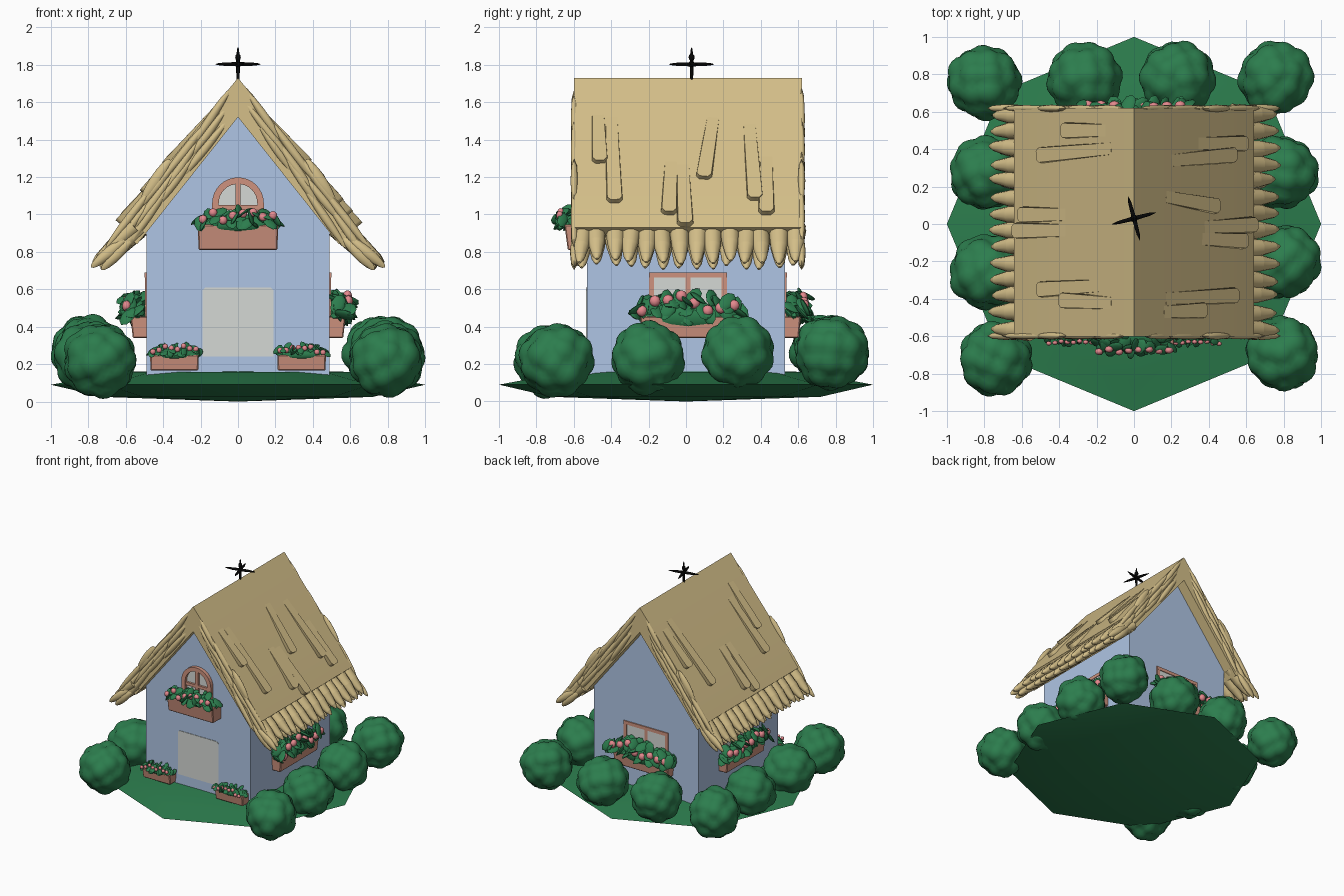
import bpy, bmesh, math, random
from mathutils import Matrix, Vector, Euler

if "Cube" in bpy.data.objects:
    bpy.data.objects.remove(bpy.data.objects["Cube"])

random.seed(4)

def material(name, rgb):
    m = bpy.data.materials.new(name)
    m.diffuse_color = (*rgb, 1)
    m.use_nodes = True
    m.node_tree.nodes["Principled BSDF"].inputs["Base Color"].default_value = m.diffuse_color
    return m

GREEN = material("foliage green", (0.025, 0.205, 0.075))
WALL = material("wall blue", (0.43, 0.56, 0.78))
STRAW = material("thatch straw", (0.66, 0.52, 0.25))
CLAY = material("terracotta", (0.62, 0.29, 0.21))
PALE = material("pale glass", (0.66, 0.69, 0.66))
PINK = material("flower pink", (0.78, 0.25, 0.27))
BLACK = material("iron black", (0.002, 0.002, 0.002))

def finish(name, bm, mat, angle=40, M=None):
    if M:
        bmesh.ops.transform(bm, matrix=M, verts=bm.verts)
    bmesh.ops.recalc_face_normals(bm, faces=bm.faces)
    me = bpy.data.meshes.new(name)
    bm.to_mesh(me)
    bm.free()
    me.materials.append(mat)
    ob = bpy.data.objects.new(name, me)
    bpy.context.collection.objects.link(ob)
    bpy.ops.object.select_all(action='DESELECT')
    bpy.context.view_layer.objects.active = ob
    ob.select_set(True)
    bpy.ops.object.shade_smooth_by_angle(angle=math.radians(angle))
    return ob

def box(bm, lo, hi):
    lo, hi = Vector(lo), Vector(hi)
    M = Matrix.Translation((lo + hi) / 2) @ Matrix.Diagonal((*(hi - lo), 1))
    return bmesh.ops.create_cube(bm, size=1, matrix=M)['verts']

def ball(bm, loc, scale, rot=None, seg=10, rings=6):
    R = rot if rot else Matrix.Identity(4)
    M = Matrix.Translation(loc) @ R @ Matrix.Diagonal((*scale, 1))
    return bmesh.ops.create_uvsphere(bm, u_segments=seg, v_segments=rings, radius=1, matrix=M)['verts']

def prism(bm, pts, y0, y1):
    """Extrude an x-z outline along y."""
    f = bm.faces.new([bm.verts.new((x, y0, z)) for x, z in pts])
    r = bmesh.ops.extrude_face_region(bm, geom=[f])
    bmesh.ops.translate(bm, vec=(0, y1 - y0, 0),
                        verts=[g for g in r['geom'] if isinstance(g, bmesh.types.BMVert)])

# --- grassy island: lens with eight sides
bm = bmesh.new()
loops = []
for r, z in [(0.72, 0.025), (1.0, 0.09), (0.84, 0.12), (0.66, 0.158)]:
    loops.append([bm.verts.new((r * math.cos(k * math.pi / 4), r * math.sin(k * math.pi / 4), z)) for k in range(8)])
for a, b in zip(loops, loops[1:]):
    for k in range(8):
        bm.faces.new((a[k], a[(k + 1) % 8], b[(k + 1) % 8], b[k]))
for loop, z in ((loops[0], 0), (loops[-1], 0.168)):
    c = bm.verts.new((0, 0, z))
    for k in range(8):
        bm.faces.new((loop[k], loop[(k + 1) % 8], c))
finish("grass_island", bm, GREEN, 80)

# --- walls with gables, and door
bm = bmesh.new()
prism(bm, [(-0.49, 0.13), (0.49, 0.13), (0.49, 0.91), (0, 1.54), (-0.49, 0.91)], -0.53, 0.53)
finish("house_walls", bm, WALL, 20)
bm = bmesh.new()
prism(bm, [(-0.19, 0.24), (0.19, 0.24), (0.19, 0.595), (0.175, 0.61), (-0.175, 0.61), (-0.19, 0.595)], -0.534, -0.528)
finish("door", bm, PALE, 20)

# --- thatched roof slab
bm = bmesh.new()
prism(bm, [(0, 1.73), (0.49, 1.13), (0.64, 0.93), (0.54, 0.84), (0, 1.52),
           (-0.54, 0.84), (-0.64, 0.93), (-0.49, 1.13)], -0.60, 0.62)
finish("roof_slab", bm, STRAW, 30)

def slope_frame(s, tilt=0.0, yaw=0.0):
    """x runs down the slope, y along the ridge, z out of the roof."""
    a = math.atan2(1.24, 1) + tilt
    d = Vector((s * math.cos(a), 0, -math.sin(a)))
    n = Vector((s * math.sin(a), 0, math.cos(a)))
    R = Matrix((d, n.cross(d), n)).transposed().to_4x4()
    return R @ Matrix.Rotation(yaw, 4, 'Z')

# --- fringe of tapering straw tips along both eaves
bm = bmesh.new()
N = 14
for s in (-1, 1):
    for k in range(N):
        y = -0.56 + k * 1.14 / (N - 1)
        e = random.uniform(-0.012, 0.012)
        for x, z, tilt in ((0.665, 0.838, -0.16), (0.63, 0.818, -0.10)):
            M = (Matrix.Translation((s * (x + e), y + random.uniform(-.008, .008), z - e))
                 @ slope_frame(s, tilt + random.uniform(-.05, .05), random.uniform(-.07, .07))
                 @ Matrix.Diagonal((1, 1, 0.85, 1)) @ Matrix.Rotation(math.pi / 2, 4, 'Y'))
            for r0, r1, a, b in ((0.054, 0.045, -.14, 0), (0.045, 0.026, 0, .1), (0.026, 0.008, .1, .135)):
                bmesh.ops.create_cone(bm, cap_ends=True, segments=10, radius1=r0, radius2=r1, depth=b - a,
                                      matrix=M @ Matrix.Translation((0, 0, (a + b) / 2)))
finish("roof_fringe", bm, STRAW, 60)

# --- straw strands on both gable ends
bm = bmesh.new()
for s in (-1, 1):
    for yf in (-0.598, 0.618):
        for k in range(11):
            t = 0.24 + 0.72 * k / 10
            off = (0.03, 0.07, 0.105)[k % 3] * random.uniform(0.8, 1.1)
            x = 0.66 * t
            ball(bm, (s * (x - 0.78 * off + 0.01), yf, 1.73 - 1.24 * x - 0.62 * off),
                 (random.uniform(0.15, 0.22), 0.018, 0.022),
                 slope_frame(s, random.uniform(0.0, 0.1)), 8, 8)
        ball(bm, (s * 0.44, yf, 1.18), (0.14, 0.02, 0.032), slope_frame(s, 0.1), 8, 8)
        ball(bm, (s * 0.685, yf, 0.80), (0.13, 0.022, 0.03), slope_frame(s, -0.2), 8, 8)
        ball(bm, (s * 0.645, yf, 0.79), (0.12, 0.022, 0.03), slope_frame(s, -0.1), 8, 8)
finish("gable_strands", bm, STRAW, 60)

# --- raised straw patches on the roof faces: y, start x, end x, yaw
bm = bmesh.new()
patches = {1: [(0.43, .33, .59, 0), (0.355, .2, .53, .06), (0.12, .17, .44, -.12), (-0.01, .36, .64, .03),
               (-0.085, .35, .59, -.03), (-0.39, .17, .54, .03), (-0.465, .16, .37, .03)],
           -1: [(0.5, .15, .37, 0), (0.385, .12, .5, .06), (0.05, .35, .6, 0), (-0.035, .35, .63, 0),
                (-0.34, .18, .5, .04), (-0.415, .12, .38, -.04)]}
for s in patches:
    for y, x0, x1, yaw in patches[s]:
        L = (x1 - x0) * 1.59
        xm = (x0 + x1) / 2
        M = Matrix.Translation((s * xm, y, 1.73 - 1.24 * xm)) @ slope_frame(s, 0, yaw)
        w, part = 0.046, bmesh.new()
        outline = [(-L / 2, -w * .8), (L / 2 - .02, -w), (L / 2, -w + .02), (L / 2, w - .02), (L / 2 - .02, w), (-L / 2, w * .8)]
        low = [bm.verts.new(M @ Vector((a, b, -0.02))) for a, b in outline]
        top = [bm.verts.new(M @ Vector((a, b * 0.85, 0.002 if a < 0 else 0.032))) for a, b in outline]
        bm.faces.new(top)
        for k in range(6):
            bm.faces.new((low[k], low[(k + 1) % 6], top[(k + 1) % 6], top[k]))
        part.free()
finish("roof_patches", bm, STRAW, 50)

# --- iron finial on the ridge
bm = bmesh.new()
for k in range(2):
    ball(bm, (0, 0.03, 1.803), (0.125, 0.012, 0.011), Matrix.Rotation(math.radians(15 + 90 * k), 4, 'Z'), 8, 8)
ball(bm, (0, 0.03, 1.79), (0.01, 0.01, 0.105), None, 8, 8)
ball(bm, (0, 0.03, 1.84), (0.016, 0.016, 0.02))
ball(bm, (0, 0.03, 1.803), (0.02, 0.02, 0.016))
finish("ridge_finial", bm, BLACK, 60)

# --- windows; local frame has the wall at y = 0 and outward at -y
def place(x, y, turn):
    return Matrix.Translation((x, y, 0)) @ Matrix.Rotation(math.radians(turn), 4, 'Z')

SIDES = {"right": place(0.49, 0.01, 90), "left": place(-0.49, 0.01, -90), "back": place(0, 0.53, 180)}
for side, M in SIDES.items():
    bm = bmesh.new()
    for x in (-0.195, 0, 0.195):
        box(bm, (x - 0.014, -0.008, 0.40), (x + 0.014, 0.01, 0.69))
    for z in (0.414, 0.676):
        box(bm, (-0.209, -0.009, z - 0.014), (0.209, 0.01, z + 0.014))
    finish(side + "_window_frame", bm, CLAY, 30, M)
    bm = bmesh.new()
    box(bm, (-0.2, -0.003, 0.41), (0.2, 0.001, 0.68))
    finish(side + "_window_glass", bm, PALE, 30, M)

FRONT = place(0, -0.53, 0)
def arch(r, n=16):
    return [(r, 0.95)] + [(r * math.cos(math.pi * k / n), 1.06 + r * math.sin(math.pi * k / n))
                          for k in range(n + 1)] + [(-r, 0.95)]
bm = bmesh.new()
outer, inner = arch(0.138), arch(0.103)
for k in range(len(outer) - 1):
    prism(bm, [outer[k], outer[k + 1], inner[k + 1], inner[k]], -0.03, 0.01)
bmesh.ops.remove_doubles(bm, verts=bm.verts, dist=0.0005)
box(bm, (-0.014, -0.025, 0.95), (0.014, 0.01, 1.17))
box(bm, (-0.11, -0.025, 1.025), (0.11, 0.01, 1.05))
finish("arched_window_frame", bm, CLAY, 30, FRONT)
bm = bmesh.new()
prism(bm, arch(0.11), -0.007, 0.001)
finish("arched_window_glass", bm, PALE, 30, FRONT)

# --- planters filled with leaves and flowers
def planter(name, M, w, depth, z0, z1, spread, rise, size, n):
    bm = bmesh.new()
    for v in box(bm, (-w, -depth, z0), (w, 0.01, z1)):
        if v.co.z < z0 + 0.01:
            v.co.x *= 0.98
            v.co.y *= 0.85
    bmesh.ops.bevel(bm, geom=bm.edges[:], offset=0.006, segments=1, affect='EDGES')
    finish(name + "_planter", bm, CLAY, 30, M)
    leaves, flowers = bmesh.new(), bmesh.new()
    ball(leaves, (0, -depth * 0.55, z1), (w * 1.05, depth * 0.55, rise * 0.5), None, 14, 8)
    for k in range(n):
        u = -1 + 2 * (k + 0.5) / n
        top = rise * (1 - 0.5 * u * u)
        p = Vector((u * spread, -depth * random.uniform(0.3, 1.3), z1 + top * random.uniform(0.0, 0.8)))
        R = Euler((random.uniform(0.2, 1.3), random.uniform(-.7, .7), random.uniform(-1, 1) + u)).to_matrix().to_4x4()
        ball(leaves, p, (size * 0.65, size, size * 0.2), R, 8, 6)
    m = 8
    for k in range(m):
        u = -0.85 + 1.7 * k / (m - 1)
        h = rise * (1 - 0.5 * u * u) * random.uniform(0.2, 0.8)
        ball(flowers, (u * spread, -depth * 1.35 + 0.3 * (h / rise) * depth, z1 + h),
             (size * 0.5, size * 0.4, size * 0.5), None, 8, 6)
    finish(name + "_leaves", leaves, GREEN, 45, M)
    finish(name + "_flowers", flowers, PINK, 80, M)

for side, M in SIDES.items():
    planter(side, M, 0.255, 0.085, 0.34, 0.455, 0.29, 0.145, 0.06, 48)
planter("upper_front", FRONT, 0.215, 0.12, 0.81, 0.945, 0.22, 0.105, 0.046, 42)
for s, side in ((-1, "left"), (1, "right")):
    planter(side + "_door", place(s * 0.34, -0.53, 0), 0.13, 0.085, 0.165, 0.25, 0.135, 0.065, 0.03, 34)

# --- lumpy bushes around the island
def bush(name, x, y, z, r=0.205):
    bm = bmesh.new()
    bmesh.ops.create_icosphere(bm, subdivisions=4, radius=1)
    turn = Euler([random.uniform(0, 6) for _ in range(3)])
    lobes = []
    for k in range(30):                   # evenly spread lobe directions
        h = 1 - 2 * (k + 0.5) / 30
        q = math.sqrt(1 - h * h)
        v = Vector((q * math.cos(k * 2.4), q * math.sin(k * 2.4), h))
        v.rotate(turn)
        lobes.append((v, random.uniform(0.95, 1.04)))
    for v in bm.verts:
        d = v.co.normalized()
        v.co = d * r * max(a * (1 - 1.5 * (1 - d.dot(c))) for c, a in lobes)
    bmesh.ops.translate(bm, vec=(x, y, z), verts=bm.verts)
    finish(name, bm, GREEN, 80)

spots = [(-0.735, -0.72, 0.22), (0.79, -0.69, 0.22), (-0.785, -0.26, 0.235), (-0.79, 0.27, 0.26),
         (0.80, -0.20, 0.235), (0.79, 0.28, 0.265), (-0.80, 0.76, 0.265), (-0.27, 0.78, 0.265),
         (0.23, 0.78, 0.265), (0.76, 0.78, 0.265)]
for k, (x, y, z) in enumerate(spots):
    bush("bush_%d" % (k + 1), x, y, z)
